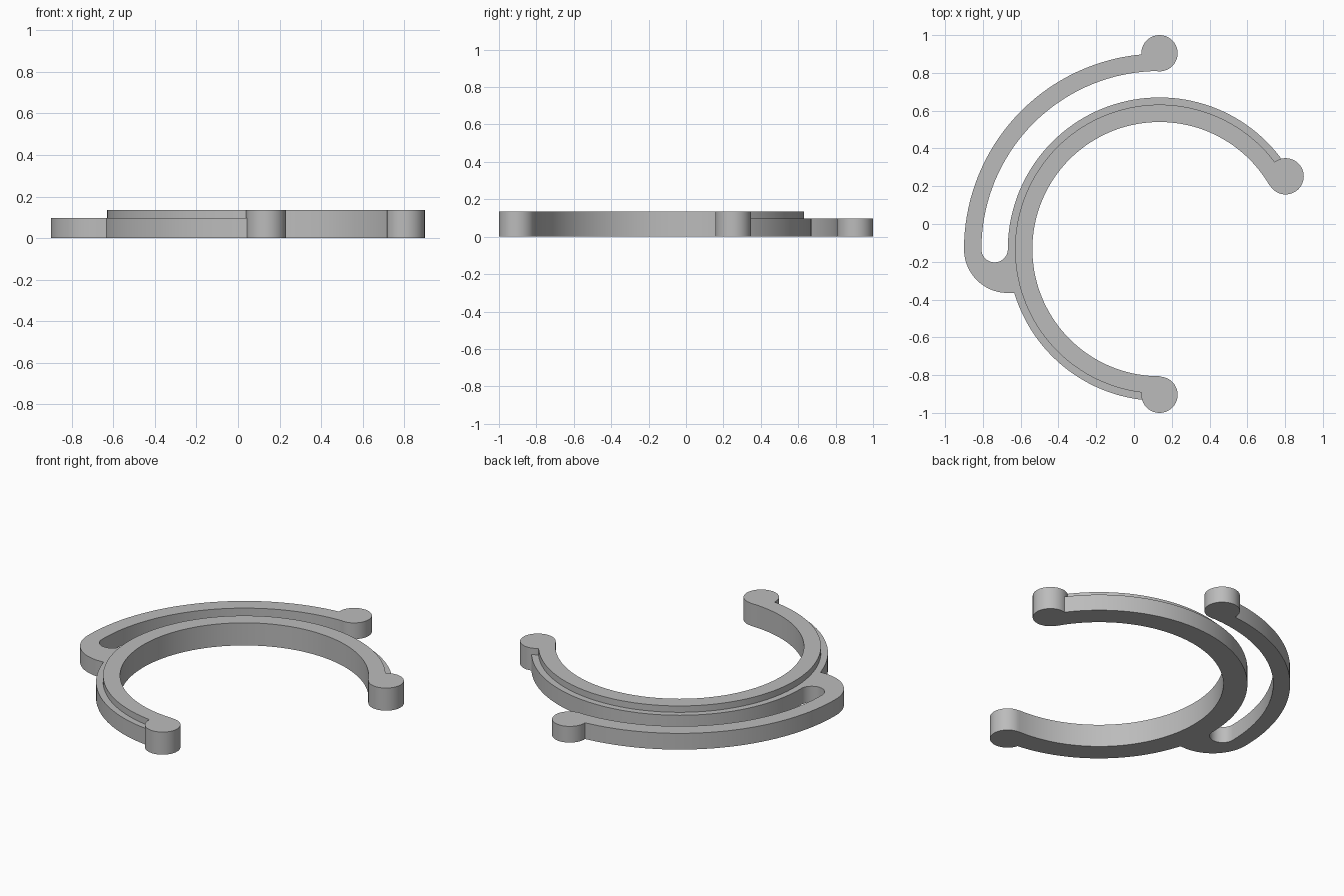
import bpy, bmesh
from math import cos, sin, radians, pi, ceil

cube = bpy.data.objects.get("Cube")
if cube:
    bpy.data.objects.remove(cube, do_unlink=True)

CX, CY = 0.135, -0.133              # ring centre
INNER, STEP, OUTER = 0.673, 0.765, 0.803
ARM_IN, ARM_OUT = 0.943, 1.035
KNOB = 0.096
HIGH, LOW = 0.135, 0.097

grey = bpy.data.materials.new("plain grey")
grey.use_nodes = True
grey.diffuse_color = (0.5, 0.5, 0.5, 1)
grey.node_tree.nodes["Principled BSDF"].inputs["Base Color"].default_value = (0.5, 0.5, 0.5, 1)


def arc(radius, start, end, dx=0.0):
    """Points of an arc about the ring centre, shifted by dx."""
    n = max(12, ceil(abs(end - start) / 2.5))
    angles = [radians(start + (end - start) * i / n) for i in range(n + 1)]
    return [(CX + dx + radius * cos(a), CY + radius * sin(a)) for a in angles]


def prism(name, outline, height):
    """Extrude a closed outline up from the ground."""
    bm = bmesh.new()
    base = bm.faces.new([bm.verts.new((x, y, 0)) for x, y in outline])
    top = bmesh.ops.extrude_face_region(bm, geom=[base])["geom"]
    bmesh.ops.translate(bm, vec=(0, 0, height),
                        verts=[v for v in top if isinstance(v, bmesh.types.BMVert)])
    bmesh.ops.recalc_face_normals(bm, faces=bm.faces)
    mesh = bpy.data.meshes.new(name)
    bm.to_mesh(mesh)
    bm.free()
    mesh.materials.append(grey)
    obj = bpy.data.objects.new(name, mesh)
    bpy.context.collection.objects.link(obj)
    return obj


def knob(name, radius, angle, height):
    """Round end stop at a polar position on the ring."""
    px, py = CX + radius * cos(radians(angle)), CY + radius * sin(radians(angle))
    ring = [2 * pi * i / 64 for i in range(64)]
    return prism(name, [(px + KNOB * cos(a), py + KNOB * sin(a)) for a in ring], height)


# Tall inner ring and the lower ledge around it
clip = prism("retaining_clip", arc(STEP, 30, 270) + arc(INNER, 270, 30), HIGH)
ledge = prism("ledge", arc(OUTER, 30, 270) + arc(0.72, 270, 30), LOW)

# Spring arm with its hooked root and rounded slot end
hook = ARM_OUT - OUTER
slot = (ARM_IN - OUTER) / 2
arm_outline = (arc(ARM_OUT, 90, 180)
               + arc(hook, 180, 270, -OUTER)[1:]
               + [(CX - 0.70, CY - hook), (CX - 0.735, CY)]
               + arc(slot, 360, 180, -OUTER - slot)
               + arc(ARM_IN, 180, 90)[1:])
arm = prism("spring_arm", arm_outline, LOW)

# End stops
parts = [ledge, arm,
         knob("front_knob", 0.771, 270, HIGH),
         knob("side_knob", 0.771, 30, HIGH),
         knob("arm_knob", 1.037, 90, LOW)]

# Fuse everything into one solid
bpy.context.view_layer.objects.active = clip
for part in parts:
    mod = clip.modifiers.new("fuse", "BOOLEAN")
    mod.operation = "UNION"
    mod.solver = "EXACT"
    mod.object = part
    bpy.ops.object.modifier_apply(modifier=mod.name)
    bpy.data.objects.remove(part, do_unlink=True)

bpy.ops.object.select_all(action="DESELECT")
clip.select_set(True)
bpy.ops.object.shade_smooth_by_angle(angle=radians(30))
